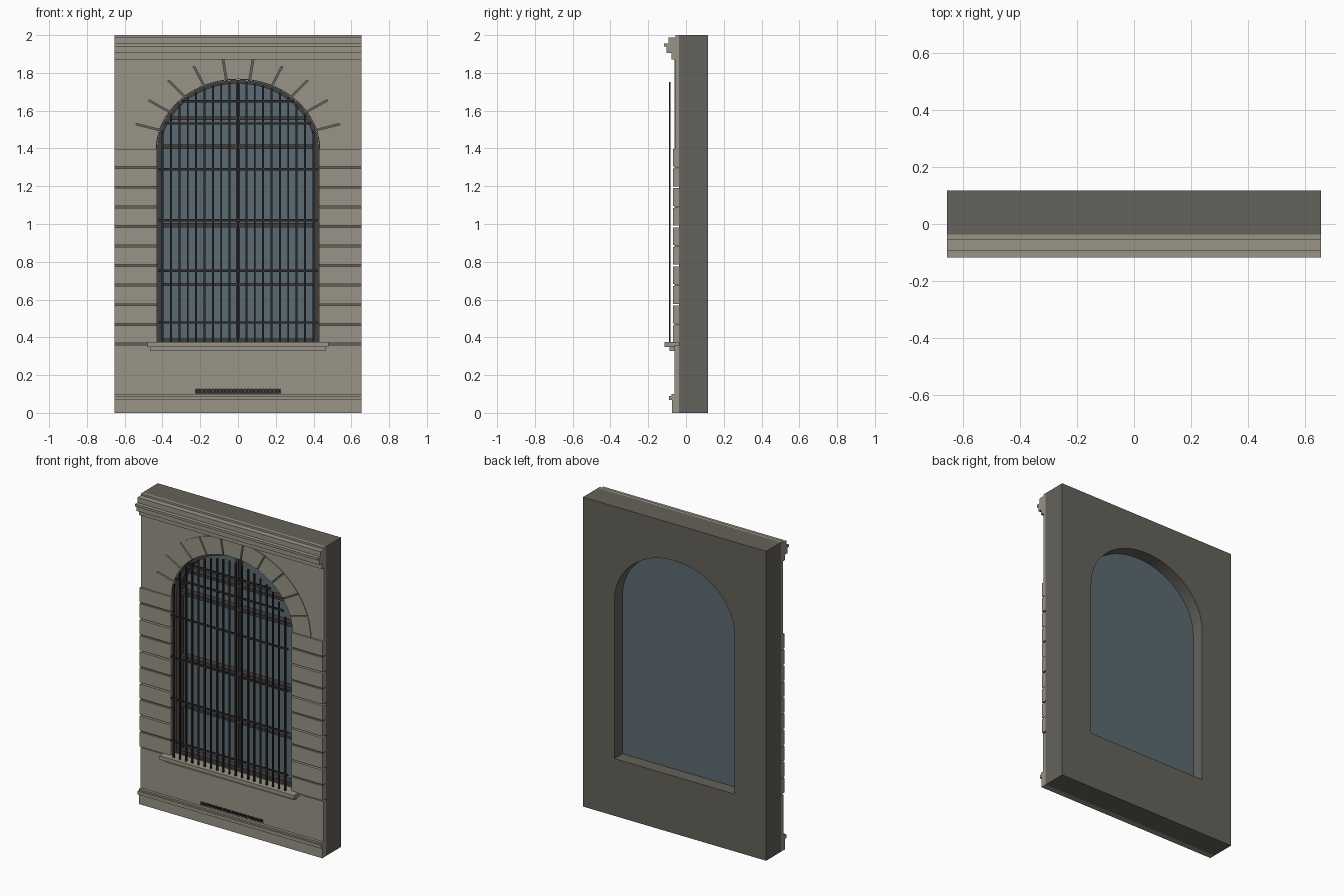
import bpy
from math import sin, cos, pi, sqrt
from mathutils import Matrix

if "Cube" in bpy.data.objects:
    bpy.data.objects.remove(bpy.data.objects["Cube"])


def material(name, rgb):
    m = bpy.data.materials.new(name)
    m.use_nodes = True
    m.diffuse_color = (*rgb, 1)
    m.node_tree.nodes["Principled BSDF"].inputs["Base Color"].default_value = (*rgb, 1)
    return m


stone = material("light stone", (0.32, 0.295, 0.24))
masonry = material("dark masonry", (0.13, 0.122, 0.103))
glass_mat = material("blue grey glass", (0.105, 0.147, 0.172))
frame_mat = material("charcoal frame", (0.052, 0.047, 0.048))
iron = material("black iron", (0.024, 0.022, 0.021))

HALF = 0.655       # half width of the wall
R = 0.43           # opening half width
SPRING = 1.392     # height where the flattened arch begins
FLAT = 0.865       # arch height over half width
SILL = 0.37
OUTER = 0.562      # outer half width of the arch stones

FACING = Matrix.Rotation(pi / 2, 4, "X")                       # outline in x, z
ALONG_X = Matrix(((0, 0, 1, 0), (1, 0, 0, 0), (0, 1, 0, 0), (0, 0, 0, 1)))  # outline in y, z


def prism(name, loops, a, b, mat, turn=FACING):
    """Extrude outlines (later loops are holes) from a to b along the normal."""
    cu = bpy.data.curves.new(name, "CURVE")
    cu.dimensions = "2D"
    cu.fill_mode = "BOTH"
    cu.extrude = abs(b - a) / 2
    for loop in loops:
        sp = cu.splines.new("POLY")
        sp.points.add(len(loop) - 1)
        for p, co in zip(sp.points, loop):
            p.co = (co[0], co[1], 0, 1)
        sp.use_cyclic_u = True
    tmp = bpy.data.objects.new(name + "_outline", cu)
    bpy.context.collection.objects.link(tmp)
    deps = bpy.context.evaluated_depsgraph_get()
    me = bpy.data.meshes.new_from_object(tmp.evaluated_get(deps))
    bpy.data.objects.remove(tmp)
    mid = (a + b) / 2
    shift = Matrix.Translation((0, mid, 0) if turn is FACING else (mid, 0, 0))
    me.transform(shift @ turn)
    me.shade_flat()
    me.materials.clear()
    me.materials.append(mat)
    ob = bpy.data.objects.new(name, me)
    bpy.context.collection.objects.link(ob)
    return ob


def rect(x0, x1, z0, z1):
    return [(x0, z0), (x1, z0), (x1, z1), (x0, z1)]


def box(name, x0, x1, y0, y1, z0, z1, mat):
    return prism(name, [rect(x0, x1, z0, z1)], y0, y1, mat)


def arc(r, a0, a1, n):
    """Part of the flattened arch with half width r."""
    angles = [a0 + (a1 - a0) * i / n for i in range(n + 1)]
    return [(r * cos(t), SPRING + FLAT * r * sin(t)) for t in angles]


def arch(inset=0.0):
    """Round-headed window outline."""
    r = R - inset
    return [(-r, SILL + inset), (r, SILL + inset)] + arc(r, 0, pi, 48)


def reach(z, r):
    """Half width of the opening at height z."""
    return r if z < SPRING else sqrt(r * r - ((z - SPRING) / FLAT) ** 2)


# Wall with its arched opening
prism("wall", [rect(-HALF, HALF, 0, 2), arch()], -0.037, 0.117, masonry)

# Window: pane, outer frame, mullion and transoms
prism("glass_pane", [arch(0.002)], 0.03, 0.038, glass_mat)
prism("window_frame", [arch(0.001), arch(0.024)], -0.015, 0.03, frame_mat)
box("window_mullion", -0.011, 0.011, -0.01, 0.03, SILL + 0.02, SPRING + FLAT * R - 0.02, frame_mat)
for z, h in ((0.68, 0.016), (0.993, 0.024), (1.41, 0.024), (1.56, 0.018)):
    w = reach(z + h, R - 0.012)
    box("window_transom", -w, w, -0.012, 0.03, z - h / 2, z + h / 2, frame_mat)

# Iron grille standing on the sill
for i in range(-9, 10):
    x = i * 0.0443
    top = SPRING + FLAT * sqrt((R - 0.014) ** 2 - x * x)
    box("grille_bar", x - 0.005, x + 0.005, -0.091, -0.082, SILL, top, iron)
for z in (0.478, 0.752, 1.02, 1.29, 1.532, 1.65):
    w = reach(z, R - 0.01)
    box("grille_rail", -w, w, -0.089, -0.083, z - 0.006, z + 0.006, iron)

# Rusticated courses on both sides, every other joint shallow
COURSES, LOW, TOP = 10, 0.365, 1.402
step = (TOP - LOW) / COURSES
for side in (-1, 1):
    x0, x1 = sorted((side * R, side * HALF))
    for i in range(COURSES):
        z0 = LOW + i * step + 0.005
        z1 = LOW + (i + 1) * step - 0.005
        box("side_course", x0, x1, -0.07, -0.036, z0, z1, stone)
        if i % 2:
            box("shallow_joint", x0, x1, -0.06, -0.036, z0 - 0.01, z0, masonry)

# Arch stones: eleven wedges with narrow joints
STONES = 11
for i in range(STONES):
    a0, a1 = pi * i / STONES, pi * (i + 1) / STONES
    gap = 0.0045
    inner = arc(R + 0.003, a0 + gap / R, a1 - gap / R, 6)
    outer = arc(OUTER, a1 - gap / OUTER, a0 + gap / OUTER, 6)
    prism("arch_stone", [inner + outer], -0.062, -0.036, stone)

# Flat stone facing fitted close around the arch stones
facing = [(-HALF, SPRING), (-HALF, 1.95), (HALF, 1.95), (HALF, SPRING)]
prism("upper_facing", [facing + arc(OUTER, 0, pi, 66)], -0.057, -0.036, stone)

# Lower facing under the window, pierced by a vent slot with a slatted back
slot = rect(-0.225, 0.225, 0.102, 0.126)
prism("lower_facing", [rect(-HALF, HALF, 0.09, 0.36), slot], -0.06, -0.036, stone)
prism("vent_back", [slot], -0.045, -0.036, frame_mat)
for i in range(24):
    x = -0.218 + i * 0.436 / 23
    box("vent_slat", x - 0.004, x + 0.004, -0.055, -0.045, 0.102, 0.126, frame_mat)

# Stepped cornice and plinth, as profiles in y and z
cornice = [(-0.036, 1.87), (-0.078, 1.87), (-0.078, 1.905), (-0.102, 1.905), (-0.102, 1.94),
           (-0.117, 1.94), (-0.117, 1.955), (-0.092, 1.955), (-0.092, 1.988),
           (-0.056, 1.988), (-0.056, 2.0), (-0.036, 2.0)]
prism("cornice", [cornice], -HALF, HALF, stone, ALONG_X)
plinth = [(-0.036, 0), (-0.075, 0), (-0.075, 0.068), (-0.09, 0.068), (-0.09, 0.09),
          (-0.078, 0.09), (-0.078, 0.1), (-0.036, 0.1)]
prism("plinth", [plinth], -HALF, HALF, stone, ALONG_X)

# Window sill in two steps
box("sill_slab", -0.48, 0.48, -0.115, -0.03, 0.35, 0.374, stone)
box("sill_moulding", -0.462, 0.462, -0.088, -0.036, 0.328, 0.35, stone)
